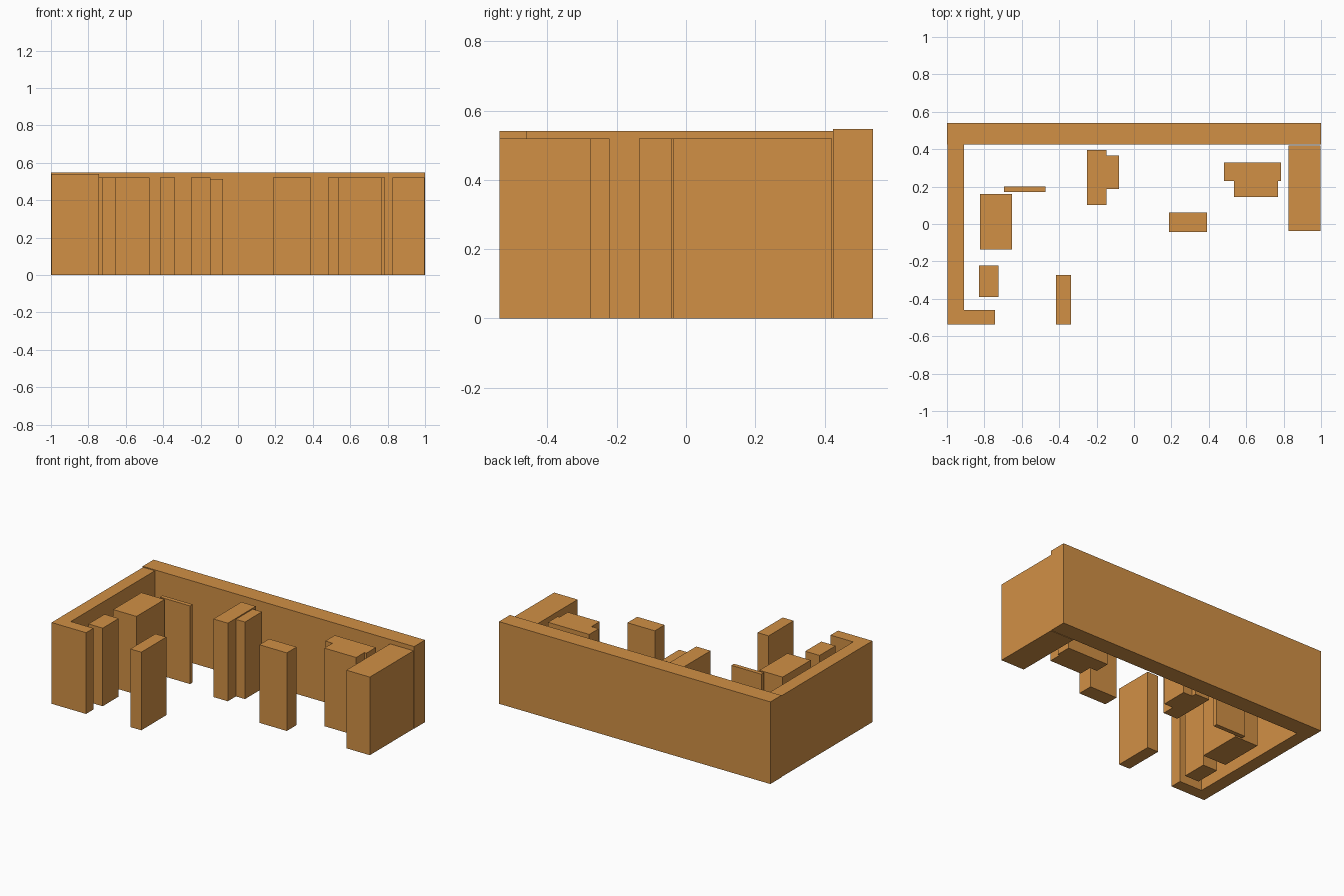
import bpy
import bmesh

if "Cube" in bpy.data.objects:
    bpy.data.objects.remove(bpy.data.objects["Cube"])


def prism(name, outline, height):
    """Extrude a flat outline up from the floor into a closed solid."""
    bm = bmesh.new()
    base = bm.faces.new([bm.verts.new((x, y, 0)) for x, y in outline])
    ext = bmesh.ops.extrude_face_region(bm, geom=[base], use_keep_orig=True)
    for v in ext["geom"]:
        if isinstance(v, bmesh.types.BMVert):
            v.co.z = height
    bmesh.ops.recalc_face_normals(bm, faces=bm.faces)
    mesh = bpy.data.meshes.new(name)
    bm.to_mesh(mesh)
    bm.free()
    obj = bpy.data.objects.new(name, mesh)
    bpy.context.collection.objects.link(obj)
    mesh.materials.append(orange)
    return obj


def block(name, x0, x1, y0, y1, height=0.52):
    return prism(name, [(x0, y0), (x1, y0), (x1, y1), (x0, y1)], height)


orange = bpy.data.materials.new("orange")
orange.diffuse_color = (0.64, 0.28, 0.06, 1)
orange.use_nodes = True
orange.node_tree.nodes["Principled BSDF"].inputs["Base Color"].default_value = orange.diffuse_color

# Outer walls
block("back_wall", -1.0, 1.0, 0.425, 0.54, 0.547)
prism("left_wall", [(-0.997, -0.538), (-0.743, -0.538), (-0.743, -0.46),
                    (-0.91, -0.46), (-0.91, 0.425), (-0.997, 0.425)], 0.541)
block("right_block", 0.825, 0.998, -0.038, 0.421)

# Free-standing blocks inside the walls
block("left_large_block", -0.824, -0.653, -0.136, 0.16)
block("left_thin_panel", -0.695, -0.474, 0.172, 0.2)
block("left_small_block", -0.829, -0.724, -0.39, -0.221)
block("front_panel", -0.417, -0.336, -0.538, -0.274)
block("centre_front_block", 0.187, 0.389, -0.042, 0.061)

# Centre block with a slightly lower side piece
block("centre_block", -0.252, -0.146, 0.101, 0.396)
block("centre_side_block", -0.146, -0.079, 0.186, 0.365, 0.513)

# Stepped block near the right wall
prism("stepped_block", [(0.535, 0.144), (0.77, 0.144), (0.77, 0.23),
                        (0.785, 0.23), (0.785, 0.33), (0.482, 0.33),
                        (0.482, 0.23), (0.535, 0.23)], 0.52)
